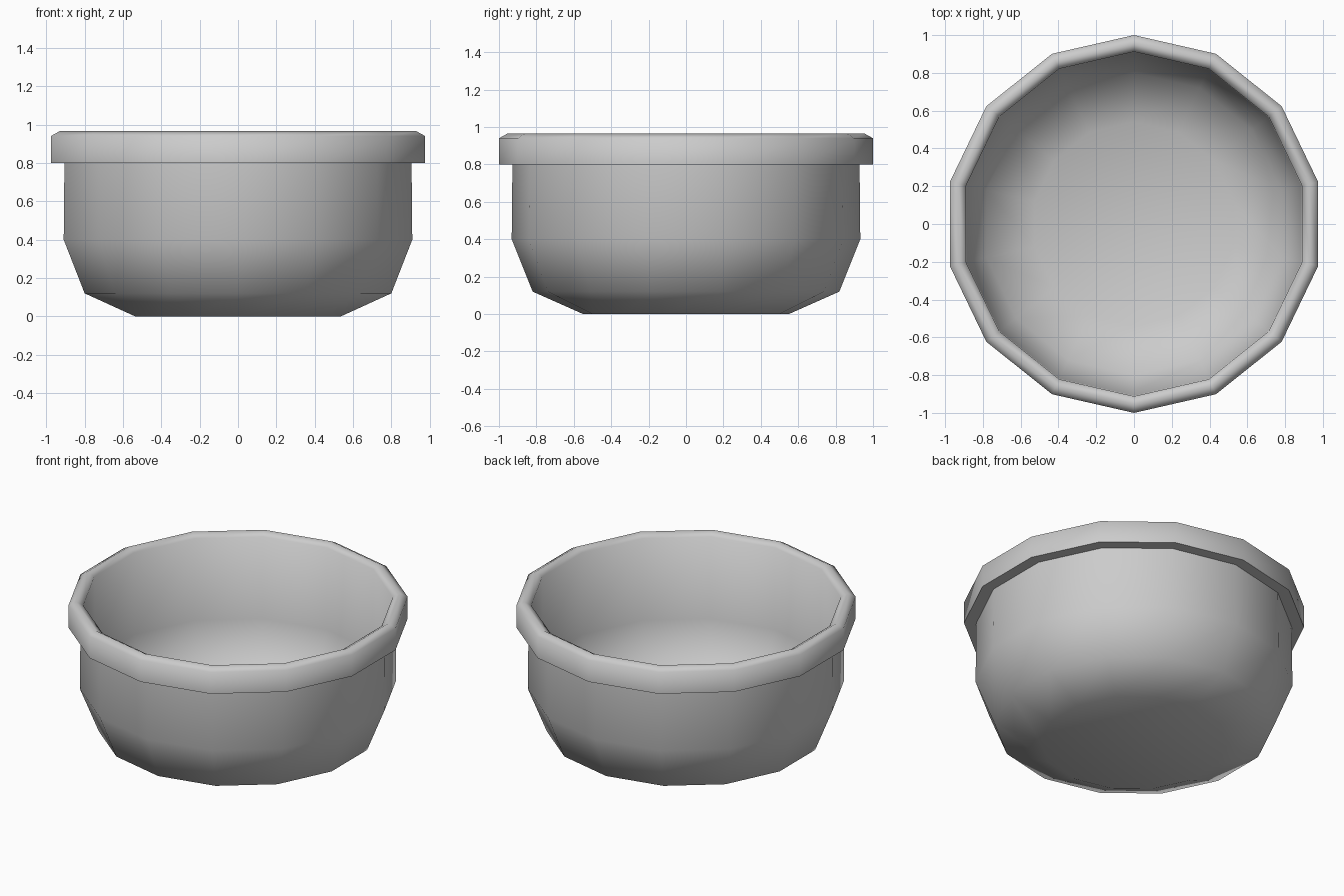
import bpy, bmesh
from math import tau, cos, sin, radians

cube = bpy.data.objects.get("Cube")
if cube:
    bpy.data.objects.remove(cube, do_unlink=True)

SIDES = 14


def make_material(name, color):
    mat = bpy.data.materials.new(name)
    mat.use_nodes = True
    mat.diffuse_color = color
    mat.node_tree.nodes["Principled BSDF"].inputs["Base Color"].default_value = color
    return mat


def lathe(name, profile, mat):
    """Turn a (radius, height) profile round z and cap both ends."""
    bm = bmesh.new()
    rings = []
    for r, z in profile:
        angles = [tau * (i / SIDES + 0.25) for i in range(SIDES)]
        rings.append([bm.verts.new((r * cos(a), r * sin(a), z)) for a in angles])
    for low, high in zip(rings, rings[1:]):
        for i in range(SIDES):
            j = (i + 1) % SIDES
            bm.faces.new((low[i], low[j], high[j], high[i]))
    bm.faces.new(rings[0][::-1])
    bm.faces.new(rings[-1])
    mesh = bpy.data.meshes.new(name)
    bm.to_mesh(mesh)
    bm.free()
    obj = bpy.data.objects.new(name, mesh)
    bpy.context.collection.objects.link(obj)
    mesh.materials.append(mat)
    bpy.ops.object.select_all(action="DESELECT")
    obj.select_set(True)
    bpy.context.view_layer.objects.active = obj
    bpy.ops.object.shade_smooth_by_angle(angle=radians(70))
    return obj


grey = make_material("plain_grey", (0.6, 0.6, 0.6, 1))

# Outer wall, overhanging rim with bevelled top, then the inside
outside = [(0.55, 0), (0.82, 0.12), (0.932, 0.4), (0.928, 0.8)]
rim = [(1.0, 0.8), (1.0, 0.94), (0.955, 0.965), (0.912, 0.94)]
inside = [(0.908, 0.41), (0.8, 0.14), (0.54, 0.02)]
lathe("bowl", outside + rim + inside, grey)
